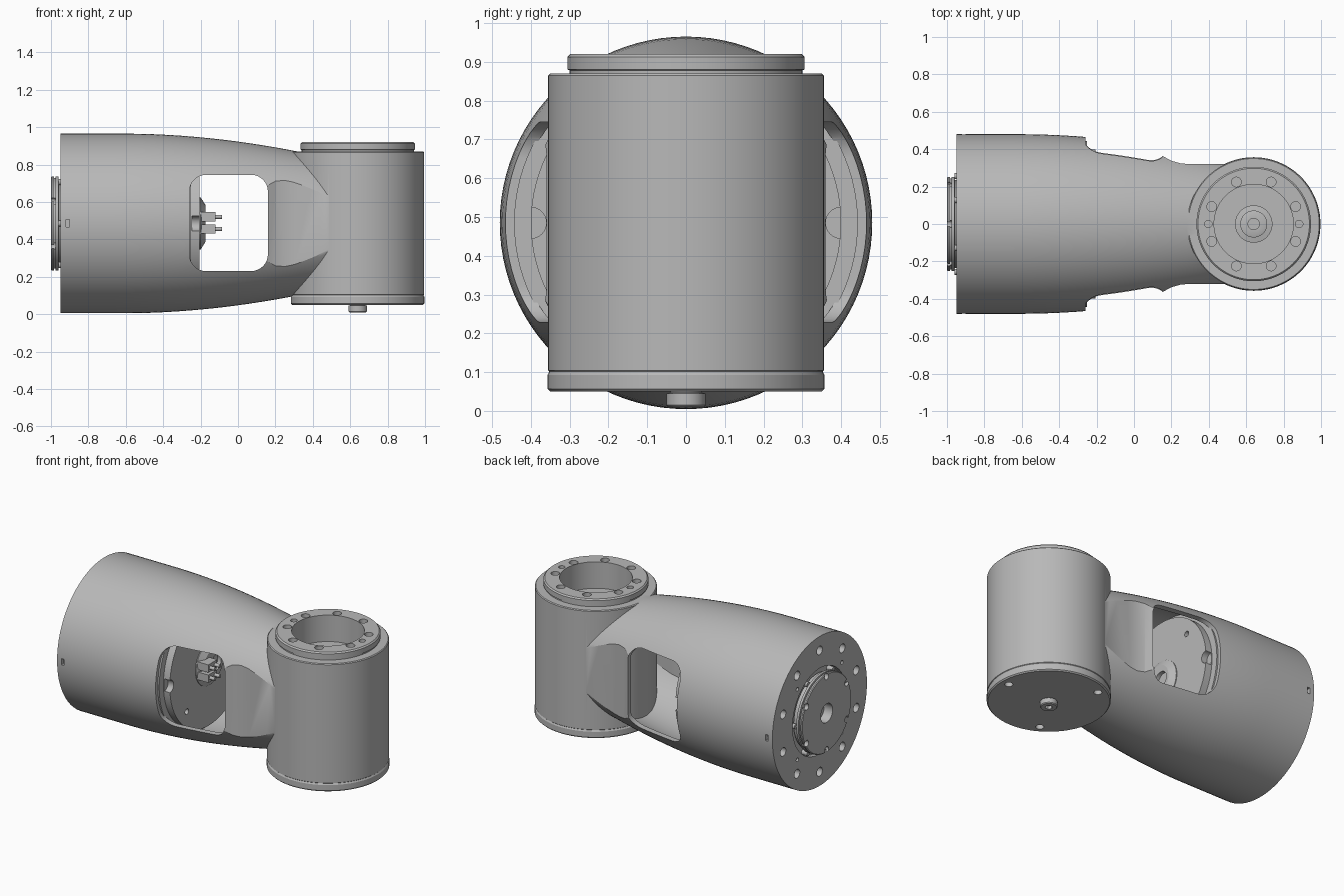
import bpy, bmesh, math
from mathutils import Matrix, Vector

cube = bpy.data.objects.get("Cube")
if cube:
    bpy.data.objects.remove(cube, do_unlink=True)

AXIS_Z = 0.485      # height of the housing axis
BARREL_X = 0.64     # position of the vertical barrel axis

grey = bpy.data.materials.new("satin grey")
grey.use_nodes = True
colour = (0.48, 0.48, 0.48, 1)
grey.diffuse_color = colour
grey.node_tree.nodes["Principled BSDF"].inputs["Base Color"].default_value = colour


def finish(name, bm):
    bmesh.ops.recalc_face_normals(bm, faces=bm.faces)
    mesh = bpy.data.meshes.new(name)
    bm.to_mesh(mesh)
    bm.free()
    mesh.materials.append(grey)
    obj = bpy.data.objects.new(name, mesh)
    bpy.context.collection.objects.link(obj)
    return obj


def loft(bm, rings):
    """Skin a list of vertex rings and cap both ends."""
    for a, b in zip(rings, rings[1:]):
        n = len(a)
        for i in range(n):
            j = (i + 1) % n
            bm.faces.new((a[i], a[j], b[j], b[i]))
    bm.faces.new(rings[0])
    bm.faces.new(rings[-1])


def turn(bm, profile, axis, centre, sides):
    """Revolve (radius, offset) pairs about an x, y or z line."""
    rot = {"x": Matrix.Rotation(math.pi / 2, 3, "Y"),
           "y": Matrix.Rotation(-math.pi / 2, 3, "X"),
           "z": Matrix.Identity(3)}[axis]
    rings = []
    for r, h in profile:
        ring = []
        for i in range(sides):
            t = math.tau * i / sides
            p = rot @ Vector((r * math.cos(t), r * math.sin(t), h))
            ring.append(bm.verts.new(p + Vector(centre)))
        rings.append(ring)
    loft(bm, rings)


def lathe(name, profile, axis="z", centres=((0, 0, 0),), sides=96):
    bm = bmesh.new()
    for c in centres:
        turn(bm, profile, axis, c, sides)
    return finish(name, bm)


def extrude(name, outline, axis, low, high):
    """Extrude a 2D outline along z (xy outline) or y (xz outline)."""
    bm = bmesh.new()
    put = (lambda a, b, h: (a, b, h)) if axis == "z" else (lambda a, b, h: (a, h, b))
    loft(bm, [[bm.verts.new(put(a, b, h)) for a, b in outline] for h in (low, high)])
    return finish(name, bm)


def boolean(target, tool, operation="DIFFERENCE"):
    mod = target.modifiers.new("cut", "BOOLEAN")
    mod.operation, mod.object, mod.solver = operation, tool, "EXACT"
    bpy.context.view_layer.objects.active = target
    bpy.ops.object.modifier_apply(modifier=mod.name)
    bpy.data.objects.remove(tool, do_unlink=True)


def circle_x(x, radius, angles):
    return [(x, radius * math.cos(math.radians(a)),
             AXIS_Z + radius * math.sin(math.radians(a))) for a in angles]


def circle_z(z, radius, angles):
    return [(BARREL_X + radius * math.cos(math.radians(a)),
             radius * math.sin(math.radians(a)), z) for a in angles]


def smooth(obj):
    bpy.ops.object.select_all(action="DESELECT")
    obj.select_set(True)
    bpy.context.view_layer.objects.active = obj
    bpy.ops.object.shade_smooth_by_angle(angle=math.radians(28))


# Tapered housing shape, flattened on both sides towards the barrel
def body_radius(x):
    return 0.48 - 0.112 * max(0, (x + 0.6) / 1.0) ** 1.9


def housing_shape(name, start, end, inset):
    xs = [start + (end - start) * i / 20 for i in range(21)]
    shape = lathe(name, [(body_radius(x) - inset, x) for x in xs], "x", [(0, 0, AXIS_Z)])
    half = [(-1.2, 0.6), (0.0, 0.6), (0.05, 0.47), (0.1, 0.41), (0.15, 0.365),
            (0.2, 0.338), (0.25, 0.324), (0.3, 0.32), (0.7, 0.32)]
    half = [(x, y - inset) for x, y in half]
    outline = half + [(x, -y) for x, y in reversed(half)]
    boolean(shape, extrude("side_limits", outline, "z", -0.2, 1.2), "INTERSECT")
    return shape


housing = housing_shape("housing", -0.95, 0.5, 0)
boolean(housing, housing_shape("cavity", -0.32, 0.42, 0.03))

# Rounded window through both sides
corner = 0.09
window = []
for cx, cz, start in ((0.07, 0.655, 0), (-0.17, 0.655, 90), (-0.17, 0.32, 180), (0.07, 0.32, 270)):
    for k in range(9):
        t = math.radians(start + k * 90 / 8)
        window.append((cx + corner * math.cos(t), cz + corner * math.sin(t)))
boolean(housing, extrude("window_cutter", window, "y", -0.7, 0.7))

# Vertical barrel with stepped top ring
barrel = lathe("barrel", [(0.35, 0.1), (0.355, 0.105), (0.355, 0.865), (0.35, 0.87),
                          (0.3, 0.87), (0.3, 0.878), (0.306, 0.88), (0.306, 0.912),
                          (0.298, 0.92)], centres=[(BARREL_X, 0, 0)], sides=128)
boolean(housing, barrel, "UNION")
boolean(housing, lathe("bore", [(0.212, 0.75), (0.212, 1)], centres=[(BARREL_X, 0, 0)]))
boolean(housing, lathe("ring_holes", [(0.026, -0.07), (0.026, 0.1)], "z",
                       circle_z(0.92, 0.243, [22.5 + 45 * k for k in range(8)]), 24))
boolean(housing, lathe("pin_holes", [(0.02, -0.05), (0.02, 0.1)], "z",
                       circle_z(0.92, 0.243, [0, 180]), 20))

# Flange face: annular recess, bolt holes and side notches
boolean(housing, lathe("recess", [(0.275, -0.1), (0.275, 0.03)], "x", [(-0.95, 0, AXIS_Z)]))
boolean(housing, lathe("flange_holes", [(0.028, -0.1), (0.028, 0.08)], "x",
                       circle_x(-0.95, 0.39, [18 + 36 * k for k in range(10)]), 24))
boolean(housing, lathe("small_flange_holes", [(0.012, -0.1), (0.012, 0.05)], "x",
                       circle_x(-0.95, 0.32, [45 + 90 * k for k in range(4)]), 16))
notch = [(-0.92, 0.465), (-0.9, 0.465), (-0.9, 0.505), (-0.92, 0.505)]
for side in (-1, 1):
    boolean(housing, extrude("notch", notch, "y", *sorted((side * 0.455, side * 0.6))))
smooth(housing)

# Output hub on the flange end
hub = lathe("output_hub", [(0.235, -0.93), (0.235, -0.958), (0.252, -0.96), (0.252, -0.975),
                           (0.243, -0.977), (0.243, -0.983), (0.252, -0.985), (0.252, -0.995),
                           (0.247, -1.0)], "x", [(0, 0, AXIS_Z)])
boolean(hub, lathe("hub_bore", [(0.06, -1.1), (0.06, -0.94)], "x", [(0, 0, AXIS_Z)], 48))
boolean(hub, lathe("hub_slots", [(0.02, -0.1), (0.02, 0.025)], "x",
                   circle_x(-1, 0.235, [30 + 60 * k for k in range(6)]), 20))
smooth(hub)
smooth(lathe("hub_screws", [(0.016, -0.03), (0.016, 0.02)], "x",
             circle_x(-0.93, 0.256, [60 * k for k in range(6)]), 16))

# Bottom cap with three screw holes and a stepped centre boss
cap = lathe("bottom_cap", [(0.35, 0.05), (0.357, 0.057), (0.357, 0.093), (0.352, 0.102)],
            centres=[(BARREL_X, 0, 0)], sides=128)
boolean(cap, lathe("cap_holes", [(0.024, -0.1), (0.024, 0.03)], "z",
                   circle_z(0.05, 0.3, [0, 120, 240]), 24))
smooth(cap)
boss = lathe("bottom_boss", [(0.045, 0), (0.05, 0.005), (0.05, 0.035), (0.04, 0.038),
                             (0.04, 0.055)], centres=[(BARREL_X, 0, 0.01)], sides=48)
boolean(boss, lathe("boss_socket", [(0.022, 0), (0.022, 0.03)], centres=[(BARREL_X, 0, 0)], sides=6))
smooth(boss)

# Stepped hub on the floor of the bore
core = lathe("bore_hub", [(0.1, 0.74), (0.1, 0.765), (0.072, 0.77), (0.072, 0.785), (0.055, 0.79)],
             centres=[(BARREL_X, 0, 0)], sides=48)
boolean(core, lathe("core_hole", [(0.03, 0.76), (0.03, 0.9)], centres=[(BARREL_X, 0, 0)], sides=32))
smooth(core)

# Inner bulkhead with edge notches, conical seat and bored boss
bulkhead = lathe("bulkhead", [(0.443, -0.33), (0.443, -0.25), (0.4, -0.25), (0.4, -0.205)],
                 "x", [(0, 0, AXIS_Z)])
boolean(bulkhead, lathe("edge_notches", [(0.04, -0.245), (0.04, -0.1)], "x",
                        circle_x(0, 0.4, [0, 180]), 32))
boolean(bulkhead, lathe("bulkhead_holes", [(0.018, -0.245), (0.018, -0.1)], "x",
                        circle_x(0, 0.32, [45, 135, 225, 315]), 20))
smooth(bulkhead)
seat = lathe("bulkhead_seat", [(0.14, -0.21), (0.14, -0.2), (0.1, -0.175)], "x",
             [(0, 0, AXIS_Z)], 64)
boolean(seat, lathe("seat_bore", [(0.05, -0.2), (0.05, -0.1)], "x", [(0, 0.03, AXIS_Z)], 32))
smooth(seat)

# Paired connectors with pins
for n, z in enumerate((0.455, 0.52)):
    block = [(-0.21, z - 0.025), (-0.12, z - 0.025), (-0.12, z + 0.025), (-0.21, z + 0.025)]
    extrude(f"connector_{n + 1}", block, "y", -0.13, -0.04)
    smooth(lathe(f"connector_pins_{n + 1}", [(0.011, -0.13), (0.011, -0.085)], "x",
                 [(0, y, z) for y in (-0.11, -0.06)], 16))
